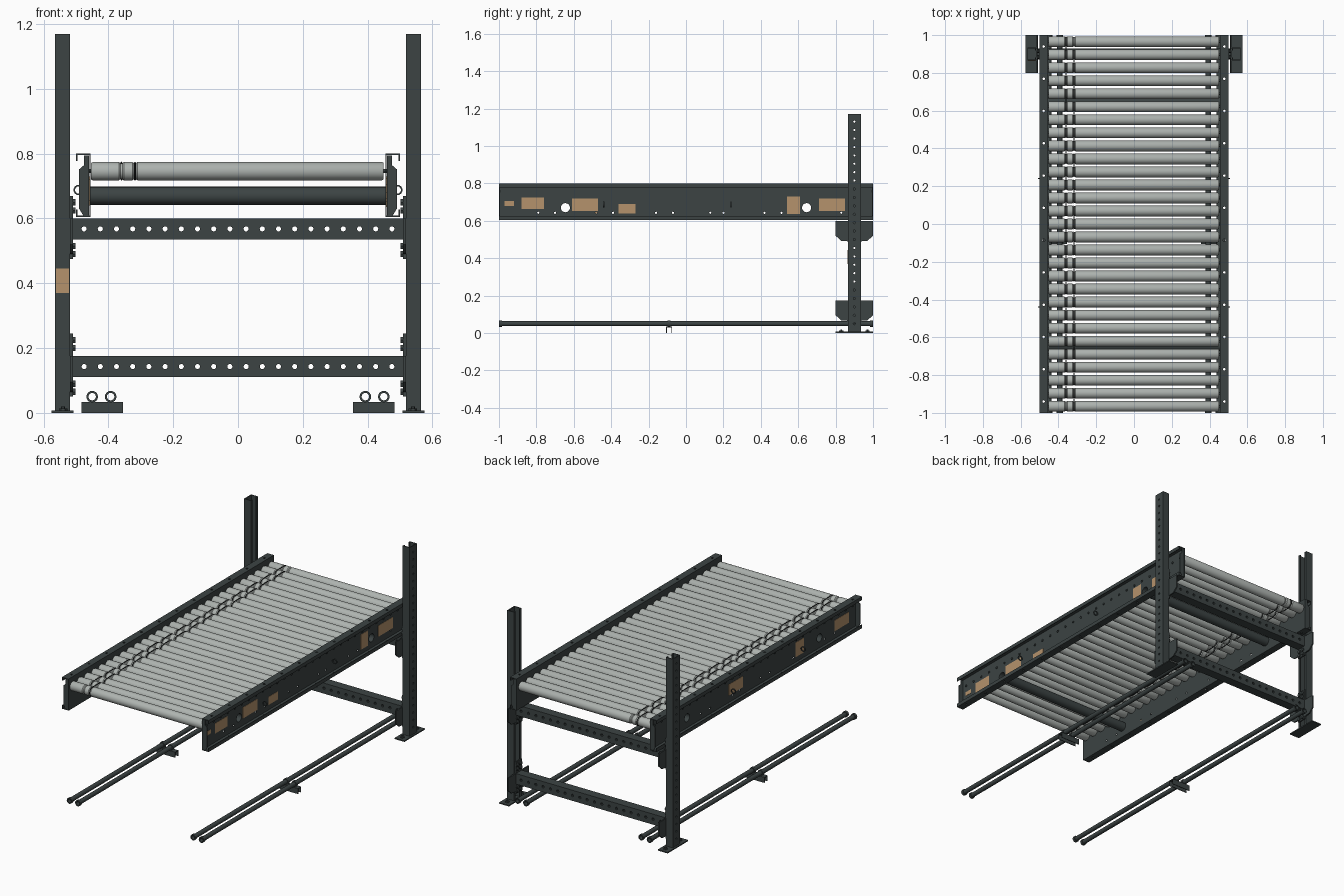
import bpy, bmesh, math
from mathutils import Matrix

if "Cube" in bpy.data.objects:
    bpy.data.objects.remove(bpy.data.objects["Cube"])


def material(name, rgb):
    m = bpy.data.materials.new(name)
    m.diffuse_color = (*rgb, 1)
    m.use_nodes = True
    m.node_tree.nodes["Principled BSDF"].inputs["Base Color"].default_value = m.diffuse_color
    return m


DARK = material("dark_steel", (0.045, 0.057, 0.057))
BLACK = material("black_rubber", (0.012, 0.014, 0.014))
SILVER = material("roller_grey", (0.42, 0.45, 0.43))
TAN = material("tan_sticker", (0.46, 0.29, 0.15))


def place(axis, u, v, w):
    # (u, v) lie in the profile plane, w runs along the axis
    return {"x": (w, u, v), "y": (u, w, v), "z": (u, v, w)}[axis]


def circle(u, v, r, n=12):
    return [(u + r * math.cos(2 * math.pi * i / n), v + r * math.sin(2 * math.pi * i / n)) for i in range(n)]


def add_prism(bm, pts, axis, a, b):
    lo = [bm.verts.new(place(axis, u, v, a)) for u, v in pts]
    hi = [bm.verts.new(place(axis, u, v, b)) for u, v in pts]
    n = len(pts)
    bm.faces.new(lo)
    bm.faces.new(hi[::-1])
    for i in range(n):
        bm.faces.new((lo[i], hi[i], hi[(i + 1) % n], lo[(i + 1) % n]))


def finish(bm, name, mat, smooth=False):
    bmesh.ops.recalc_face_normals(bm, faces=bm.faces)
    me = bpy.data.meshes.new(name)
    bm.to_mesh(me)
    bm.free()
    me.materials.append(mat)
    ob = bpy.data.objects.new(name, me)
    bpy.context.collection.objects.link(ob)
    if smooth:
        bpy.ops.object.select_all(action='DESELECT')
        ob.select_set(True)
        bpy.context.view_layer.objects.active = ob
        bpy.ops.object.shade_smooth_by_angle(angle=math.radians(35))
    return ob


def prisms(name, items, mat=DARK):
    bm = bmesh.new()
    for it in items:
        add_prism(bm, *it)
    return finish(bm, name, mat)


def rect(u0, u1, v0, v1):
    return [(u0, v0), (u1, v0), (u1, v1), (u0, v1)]


def channel(w0, w1, h0, h1, t, lip):
    # lipped C section, web at w0 and mouth at w1
    s = math.copysign(t, w1 - w0)
    half = [(w0, h0), (w1, h0), (w1, h0 + lip), (w1 - s, h0 + lip), (w1 - s, h0 + t), (w0 + s, h0 + t)]
    return half + [(w, h0 + h1 - h) for w, h in half[::-1]]


def lathe(name, prof, axis, u, v, n=24, closed=False, mat=DARK):
    # turn (position, radius) points around an axis line through (u, v)
    bm = bmesh.new()
    rings = [[bm.verts.new(place(axis, p, q, w)) for p, q in circle(u, v, r, n)] for w, r in prof]
    for k in range(len(rings) if closed else len(rings) - 1):
        A, B = rings[k], rings[(k + 1) % len(rings)]
        for i in range(n):
            bm.faces.new((A[i], B[i], B[(i + 1) % n], A[(i + 1) % n]))
    if not closed:
        bm.faces.new(rings[0])
        bm.faces.new(rings[-1])
    return finish(bm, name, mat, True)


def drill(ob, holes):
    cutter = prisms("hole_cutter", [(circle(u, v, r, n), axis, a, b) for axis, u, v, r, n, a, b in holes])
    cutter.hide_render = True
    mod = ob.modifiers.new("holes", 'BOOLEAN')
    mod.object = cutter
    mod.operation = 'DIFFERENCE'
    mod.solver = 'EXACT'
    bpy.context.view_layer.objects.active = ob
    bpy.ops.object.modifier_apply(modifier=mod.name)
    bpy.data.objects.remove(cutter)
    return ob


def mirror(ob):
    me = ob.data.copy()
    me.transform(Matrix.Scale(-1, 4, (1, 0, 0)))
    me.flip_normals()
    twin = bpy.data.objects.new("left_" + ob.name, me)
    bpy.context.collection.objects.link(twin)
    ob.name = "right_" + ob.name


# Upright posts: lipped channels open to the inside, holes along the outer web
post = prisms("post", [(channel(0.565, 0.518, 0.865, 0.935, 0.005, 0.016), "z", 0.006, 1.17)])
mirror(drill(post, [("x", 0.9, 0.05 + 0.045 * i, 0.006, 8, 0.55, 0.58) for i in range(25)]))

# Foot plates with anchor bolts
mirror(prisms("foot_plate", [(rect(0.508, 0.575, 0.80, 1.0), "z", 0, 0.007)]))
mirror(prisms("anchor_bolts", [(circle(0.54, y, r, 6), "z", 0.007, h)
                               for y in (0.83, 0.97) for r, h in ((0.013, 0.014), (0.006, 0.02))]))

# Two cross beams with rows of holes, and their end brackets
for level, z in (("lower", 0.11), ("upper", 0.535)):
    beam = prisms(level + "_beam", [(rect(0.872, 0.928, z, z + 0.065), "x", -0.514, 0.514)])
    drill(beam, [("y", -0.475 + 0.05 * i, z + 0.033, 0.008, 10, 0.8, 1.0) for i in range(20)])
    edge = [(0.03, 0.135), (0.03, 0.065), (0.10, 0.065), (0.10, -0.015), (0.07, -0.042), (0.03, -0.045), (0.03, -0.06)]
    pts = [(0.9 + a, z + b) for a, b in edge] + [(0.9 - a, z + b) for a, b in edge[::-1]]
    mirror(prisms(level + "_bracket", [(pts, "x", 0.510, 0.518)]))
    mirror(prisms(level + "_bracket_bolts", [(circle(y, z + dz, 0.011, 6), "x", 0.502, 0.511)
                                             for y in (0.885, 0.915) for dz in (0.115, 0.09, -0.02, -0.045)]))

# Side rails: outward channels with web and flange holes
N = 29
STEP = 1.93 / (N - 1)
roller_y = [-0.965 + STEP * i for i in range(N)]
rail = prisms("side_rail", [(channel(0.455, 0.5, 0.605, 0.8, 0.004, 0.022), "y", -1, 1)])
holes = [("x", y, 0.67, 0.0245, 20, 0.44, 0.47) for y in (-0.645, 0.645)]
holes += [("x", y, 0.643, 0.006, 8, 0.44, 0.47)
          for y in (-0.79, -0.7, -0.48, -0.39, -0.16, -0.07, 0.13, 0.2, 0.42, 0.51, 0.83)]
holes += [("z", 0.478, -0.94 + 0.1709 * i, 0.007, 8, 0.59, 0.81) for i in range(12)]
mirror(drill(rail, holes))

# Rail end plates
end = [(0.4595, 0.795), (0.475, 0.795), (0.475, 0.765), (0.49, 0.752), (0.49, 0.63), (0.478, 0.61), (0.4595, 0.61)]
mirror(prisms("rail_end_plates", [(end, "y", -1.0, -0.995), (end, "y", 0.995, 1.0)]))

# Hollow cross tubes tying the rails together
for name, y in (("front", -0.645), ("rear", 0.645)):
    lathe(name + "_cross_tube", [(-0.455, 0.028), (0.455, 0.028), (0.455, 0.0245), (-0.455, 0.0245)],
          "x", y, 0.67, 24, True)

# Cable rings on the outside of the rails
for name, y in (("front", -0.44), ("rear", 0.24)):
    mirror(lathe(name + "_cable_ring", [(y - 0.003, 0.016), (y + 0.003, 0.016), (y + 0.003, 0.011), (y - 0.003, 0.011)],
                 "y", 0.492, 0.688, 16, True))

# Rollers: one turned mesh with two belt grooves, repeated along the bed
R, RZ = 0.0285, 0.746
prof = [(-0.453, 0.02), (-0.453, 0.026), (-0.448, R)]
for g in (-0.36, -0.318):
    prof += [(g - 0.008, R), (g - 0.003, R - 0.004), (g + 0.003, R - 0.004), (g + 0.008, R)]
prof += [(0.444, R), (0.449, 0.026), (0.449, 0.02)]
roller = lathe("roller_01", prof, "x", 0, 0, 24, mat=SILVER)
roller.location = (0, roller_y[0], RZ)
for i in range(1, N):
    r = bpy.data.objects.new(f"roller_{i + 1:02d}", roller.data)
    r.location = (0, roller_y[i], RZ)
    bpy.context.collection.objects.link(r)

# Hexagonal axle ends showing through the rails
mirror(prisms("axle_ends", [(circle(y, RZ, 0.007, 6), "x", 0.445, 0.464) for y in roller_y]))

# Drive belts: each loops around a pair of neighbouring rollers, alternating grooves
cu = bpy.data.curves.new("drive_belts", 'CURVE')
cu.dimensions = '3D'
cu.bevel_depth = 0.003
cu.bevel_resolution = 0
for i in range(N - 1):
    loop = []
    for j in range(20):
        a = math.pi * (j if j < 10 else j - 1) / 9 - math.pi / 2
        y = roller_y[i + 1] if j < 10 else roller_y[i]
        loop.append((y + (R - 0.002) * math.cos(a), RZ + (R - 0.002) * math.sin(a)))
    sp = cu.splines.new('POLY')
    sp.points.add(len(loop) - 1)
    sp.use_cyclic_u = True
    for p, (y, z) in zip(sp.points, loop):
        p.co = (-0.36 if i % 2 else -0.318, y, z, 1)
cu.materials.append(BLACK)
bpy.context.collection.objects.link(bpy.data.objects.new("drive_belts", cu))

# Floor pipes with end collars, mid clips and a shared support channel
for name, x in (("inner", 0.393), ("outer", 0.45)):
    o, c, h = 0.0135, 0.018, 0.0115
    prof = [(-1, h), (-1, c), (-0.985, c), (-0.985, o), (-0.098, o), (-0.098, c), (-0.082, c), (-0.082, o),
            (0.985, o), (0.985, c), (1, c), (1, h)]
    mirror(lathe(name + "_floor_pipe", prof, "y", x, 0.05, 16, True))
foot = [(-0.106, 0), (-0.102, 0), (-0.102, 0.03), (-0.078, 0.03), (-0.078, 0), (-0.074, 0), (-0.074, 0.034), (-0.106, 0.034)]
mirror(prisms("pipe_support", [(foot, "x", 0.355, 0.483)]))

# Plain tan stickers on both rails and on one post
right = [(-0.97, -0.92, 0.68, 0.705), (-0.88, -0.76, 0.662, 0.725), (-0.61, -0.47, 0.652, 0.72),
         (-0.36, -0.27, 0.64, 0.69), (0.54, 0.61, 0.636, 0.73), (0.71, 0.85, 0.652, 0.72)]
left = [(0.1, 0.24, 0.652, 0.72), (-0.49, -0.41, 0.64, 0.73), (-0.93, -0.79, 0.655, 0.722)]
prisms("right_rail_stickers", [(rect(*s), "x", 0.458, 0.4605) for s in right], TAN)
prisms("left_rail_stickers", [(rect(*s), "x", -0.4605, -0.458) for s in left], TAN)
prisms("post_sticker", [(rect(-0.562, -0.521, 0.37, 0.445), "y", 0.8635, 0.866)], TAN)
